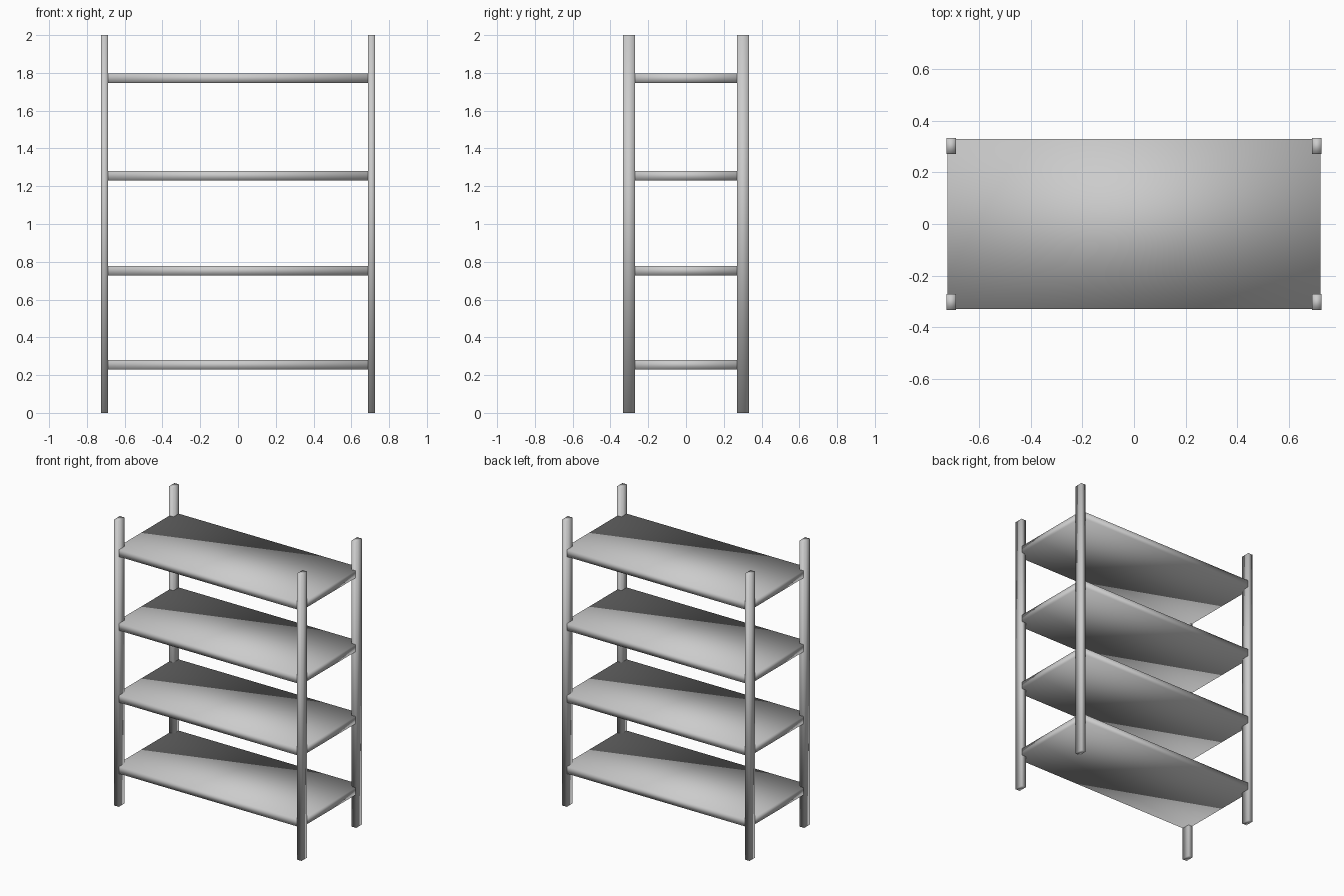
import bpy

if "Cube" in bpy.data.objects:
    bpy.data.objects.remove(bpy.data.objects["Cube"])


def box(name, lo, hi):
    """Axis-aligned smooth-shaded box from its lowest to its highest corner."""
    bpy.ops.mesh.primitive_cube_add(size=1, location=[(a + b) / 2 for a, b in zip(lo, hi)])
    ob = bpy.context.object
    ob.name = name
    ob.scale = [b - a for a, b in zip(lo, hi)]
    bpy.ops.object.transform_apply(location=False, rotation=False, scale=True)
    bpy.ops.object.shade_smooth()
    return ob


# Four corner posts
POST_X, POST_Y, W, D = 0.707, 0.302, 0.036, 0.062
for sx, side in ((-1, "left"), (1, "right")):
    for sy, end in ((-1, "front"), (1, "back")):
        x, y = sx * POST_X, sy * POST_Y
        box(f"post_{end}_{side}",
            (x - W / 2, y - D / 2, 0), (x + W / 2, y + D / 2, 2))

# Four shelf boards, let into the posts
for i, top in enumerate((0.28, 0.778, 1.281, 1.797)):
    box(f"shelf_{i + 1}", (-0.72, -0.329, top - 0.05), (0.72, 0.329, top))
